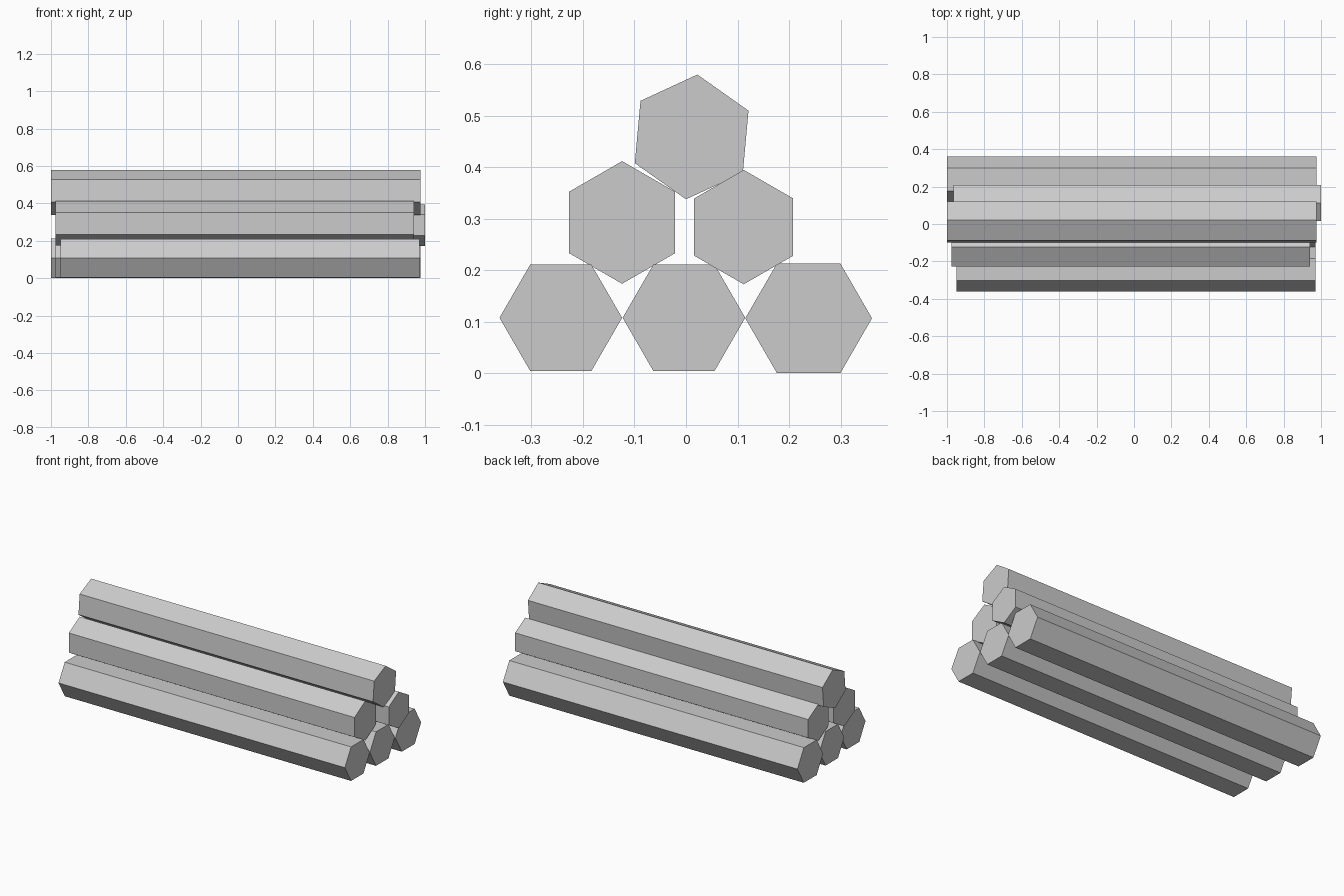
import bpy
from math import radians
from mathutils import Matrix

cube = bpy.data.objects.get("Cube")
if cube:
    bpy.data.objects.remove(cube, do_unlink=True)

grey = bpy.data.materials.new("plain grey")
grey.use_nodes = True
colour = (0.6, 0.6, 0.6, 1)
grey.diffuse_color = colour
grey.node_tree.nodes["Principled BSDF"].inputs["Base Color"].default_value = colour


def log(name, y, z, radius, x_start, x_end, corner_angle):
    """Six-sided bar along x, with one corner at the given angle from +y towards +z."""
    bpy.ops.mesh.primitive_cylinder_add(vertices=6, radius=radius, depth=x_end - x_start)
    bar = bpy.context.object
    bar.name = name
    # Cylinder corners start at local +y; lay its axis along x
    bar.data.transform(Matrix.Rotation(radians(corner_angle), 4, 'X')
                       @ Matrix.Rotation(radians(90), 4, 'Y'))
    bar.location = ((x_start + x_end) / 2, y, z)
    bar.data.materials.append(grey)


# Bottom row, lying on flat sides
log("bottom_front_log", -0.243, 0.108, 0.119, -0.95, 0.97, 0)
log("bottom_middle_log", -0.004, 0.108, 0.119, -0.975, 0.97, 0)
log("bottom_back_log", 0.238, 0.107, 0.123, -1.0, 0.975, 0)

# Second row, corners up
log("second_front_log", -0.124, 0.293, 0.119, -0.975, 0.94, 90)
log("second_back_log", 0.112, 0.284, 0.111, -0.965, 1.0, 90)

# Top log, slightly rolled
log("top_log", 0.011, 0.459, 0.1215, -1.0, 0.975, 84.8)
